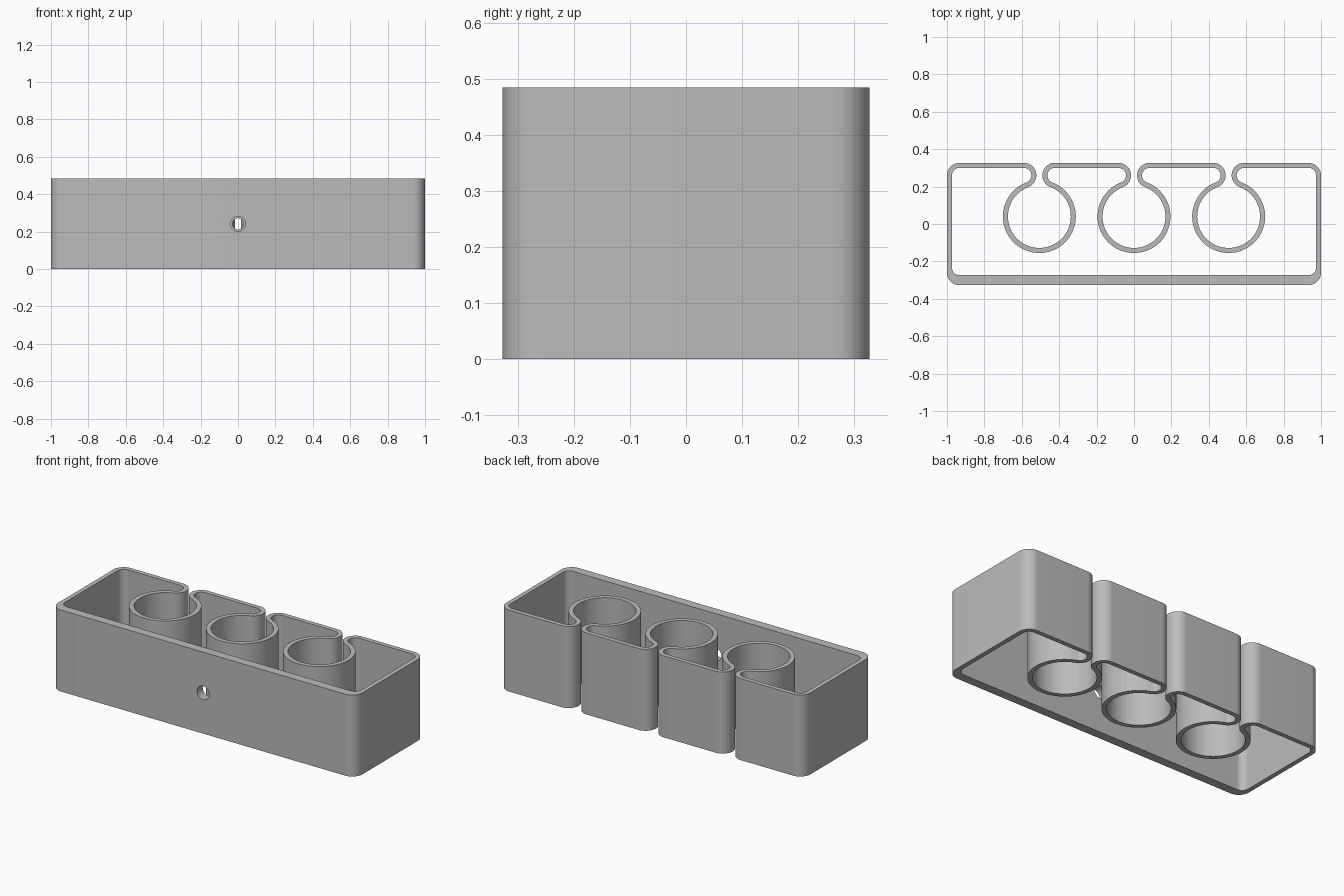
import bpy, bmesh
from math import radians, degrees, cos, sin, sqrt, atan2, pi

if "Cube" in bpy.data.objects:
    bpy.data.objects.remove(bpy.data.objects["Cube"], do_unlink=True)

HEIGHT = 0.484
HALF_X, HALF_Y = 1.0, 0.327
WALL, FRONT_WALL = 0.027, 0.053
ROUND = 0.067            # outside radius of corners and lips
BORE, RING_Y = 0.168, 0.04
LIP_X = 0.083            # lip centre offset from its ring centre
SPACING = 0.506

grey = bpy.data.materials.new("plain grey")
grey.use_nodes = True
grey.diffuse_color = (0.5, 0.5, 0.5, 1)
grey.node_tree.nodes["Principled BSDF"].inputs["Base Color"].default_value = (0.5, 0.5, 0.5, 1)

outer, inner = [], []


def arc(cx, cy, r_out, r_in, start, end, shift=0.0):
    """Add matching arcs to both faces of the wall; straight runs join them."""
    steps = max(2, round(abs(end - start) / 5))
    for i in range(steps + 1):
        a = radians(start + (end - start) * i / steps)
        outer.append((cx + r_out * cos(a), cy + r_out * sin(a)))
        inner.append((cx + r_in * cos(a), cy + shift + r_in * sin(a)))


# Wall outline: front corners, then back edge with three ring clips
cx, cy, thin = HALF_X - ROUND, HALF_Y - ROUND, ROUND - WALL
thick = FRONT_WALL - WALL
arc(-cx, -cy, ROUND, thin, 180, 270, thick)
arc(cx, -cy, ROUND, thin, 270, 360, thick)
arc(cx, cy, ROUND, thin, 0, 90)
lip_angle = degrees(atan2(sqrt((BORE + ROUND) ** 2 - LIP_X ** 2), LIP_X))
for x in (SPACING, 0, -SPACING):
    arc(x + LIP_X, cy, ROUND, thin, 90, 180 + lip_angle)
    arc(x, RING_Y, BORE, BORE + WALL, lip_angle, -180 - lip_angle)
    arc(x - LIP_X, cy, ROUND, thin, -lip_angle, 90)
arc(-cx, cy, ROUND, thin, 90, 180)

# Extrude the wall band into the holder body
bm = bmesh.new()
loops = [[bm.verts.new((x, y, z)) for x, y in pts]
         for pts, z in ((outer, 0), (outer, HEIGHT), (inner, HEIGHT), (inner, 0))]
count = len(outer)
for k in range(4):
    a, b = loops[k], loops[(k + 1) % 4]
    for i in range(count):
        j = (i + 1) % count
        bm.faces.new((a[i], a[j], b[j], b[i]))
bmesh.ops.remove_doubles(bm, verts=bm.verts, dist=1e-5)
bmesh.ops.recalc_face_normals(bm, faces=bm.faces)
mesh = bpy.data.meshes.new("holder_body")
bm.to_mesh(mesh)
bm.free()
body = bpy.data.objects.new("holder_body", mesh)
bpy.context.collection.objects.link(body)
mesh.materials.append(grey)
bpy.context.view_layer.objects.active = body


def drill(radius, y0, y1):
    """Cut a round hole along y at mid height."""
    bpy.ops.mesh.primitive_cylinder_add(vertices=32, radius=radius, depth=y1 - y0,
                                        location=(0, (y0 + y1) / 2, HEIGHT / 2),
                                        rotation=(pi / 2, 0, 0))
    cutter = bpy.context.object
    cutter.hide_render = True
    cutter.data.materials.append(grey)
    mod = body.modifiers.new("screw_hole", "BOOLEAN")
    mod.operation, mod.solver, mod.object = "DIFFERENCE", "EXACT", cutter
    bpy.context.view_layer.objects.active = body
    bpy.ops.object.modifier_apply(modifier=mod.name)
    bpy.data.objects.remove(cutter, do_unlink=True)


# Screw hole in the front wall and access hole in the middle ring
drill(0.04, -0.4, -0.22)
drill(0.03, -0.2, 0.0)

bpy.ops.object.select_all(action="DESELECT")
body.select_set(True)
bpy.context.view_layer.objects.active = body
bpy.ops.object.shade_smooth_by_angle(angle=radians(30))
